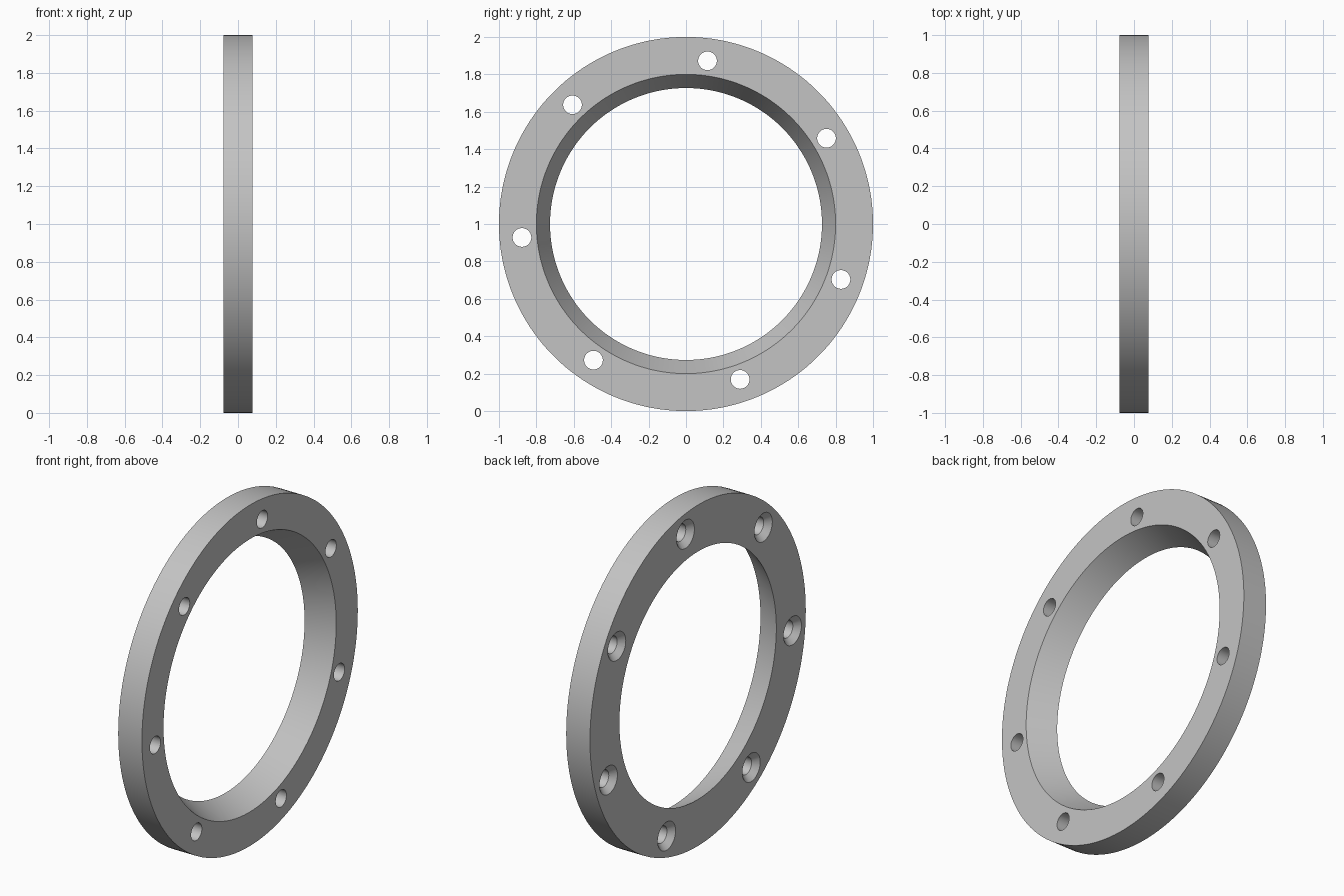
import bpy, bmesh
from math import radians, cos, sin, tau
from mathutils import Vector

if "Cube" in bpy.data.objects:
    bpy.data.objects.remove(bpy.data.objects["Cube"], do_unlink=True)

HALF = 0.077          # half the ring thickness
HOLE_CIRCLE = 0.88    # radius of the bolt circle
CENTRE = Vector((0, 0, 1))

metal = bpy.data.materials.new("grey metal")
metal.use_nodes = True
grey = (0.55, 0.55, 0.55, 1)
metal.diffuse_color = grey
metal.node_tree.nodes["Principled BSDF"].inputs["Base Color"].default_value = grey


def revolve(name, profile, steps, location):
    """Spin a closed (x, radius) profile around the x axis."""
    bm = bmesh.new()
    verts = [bm.verts.new((x, 0, r)) for x, r in profile]
    edges = [bm.edges.new((v, verts[i - 1])) for i, v in enumerate(verts)]
    bmesh.ops.spin(bm, geom=verts + edges, cent=(0, 0, 0), axis=(1, 0, 0),
                   angle=tau, steps=steps, use_merge=True)
    bmesh.ops.remove_doubles(bm, verts=bm.verts, dist=1e-5)
    loose = [e for e in bm.edges if not e.link_faces]
    bmesh.ops.delete(bm, geom=loose, context='EDGES')
    bmesh.ops.recalc_face_normals(bm, faces=bm.faces)
    mesh = bpy.data.meshes.new(name)
    bm.to_mesh(mesh)
    bm.free()
    mesh.materials.append(metal)
    obj = bpy.data.objects.new(name, mesh)
    obj.location = location
    bpy.context.collection.objects.link(obj)
    return obj


# Flat ring with a tapered bore, wider on the +x side
ring = revolve("flange_ring", [(-HALF, 0.727), (-HALF, 1), (HALF, 1), (HALF, 0.80)],
               180, CENTRE)
bpy.context.view_layer.objects.active = ring
ring.select_set(True)

# Seven screw holes, countersunk on the -x side
drill = [(-0.12, 0), (-0.12, 0.083), (-HALF, 0.083), (-HALF + 0.033, 0.05),
         (0.12, 0.05), (0.12, 0)]
for i in range(7):
    a = radians(-70.8 + 51.1 * i)
    place = CENTRE + HOLE_CIRCLE * Vector((0, cos(a), sin(a)))
    cutter = revolve("hole_cutter", drill, 40, place)
    cutter.hide_render = True
    bpy.context.view_layer.update()
    cut = ring.modifiers.new("screw_hole", 'BOOLEAN')
    cut.operation = 'DIFFERENCE'
    cut.solver = 'EXACT'
    cut.object = cutter
    bpy.ops.object.modifier_apply(modifier=cut.name)
    bpy.data.objects.remove(cutter, do_unlink=True)

bpy.ops.object.shade_smooth_by_angle(angle=radians(25))
